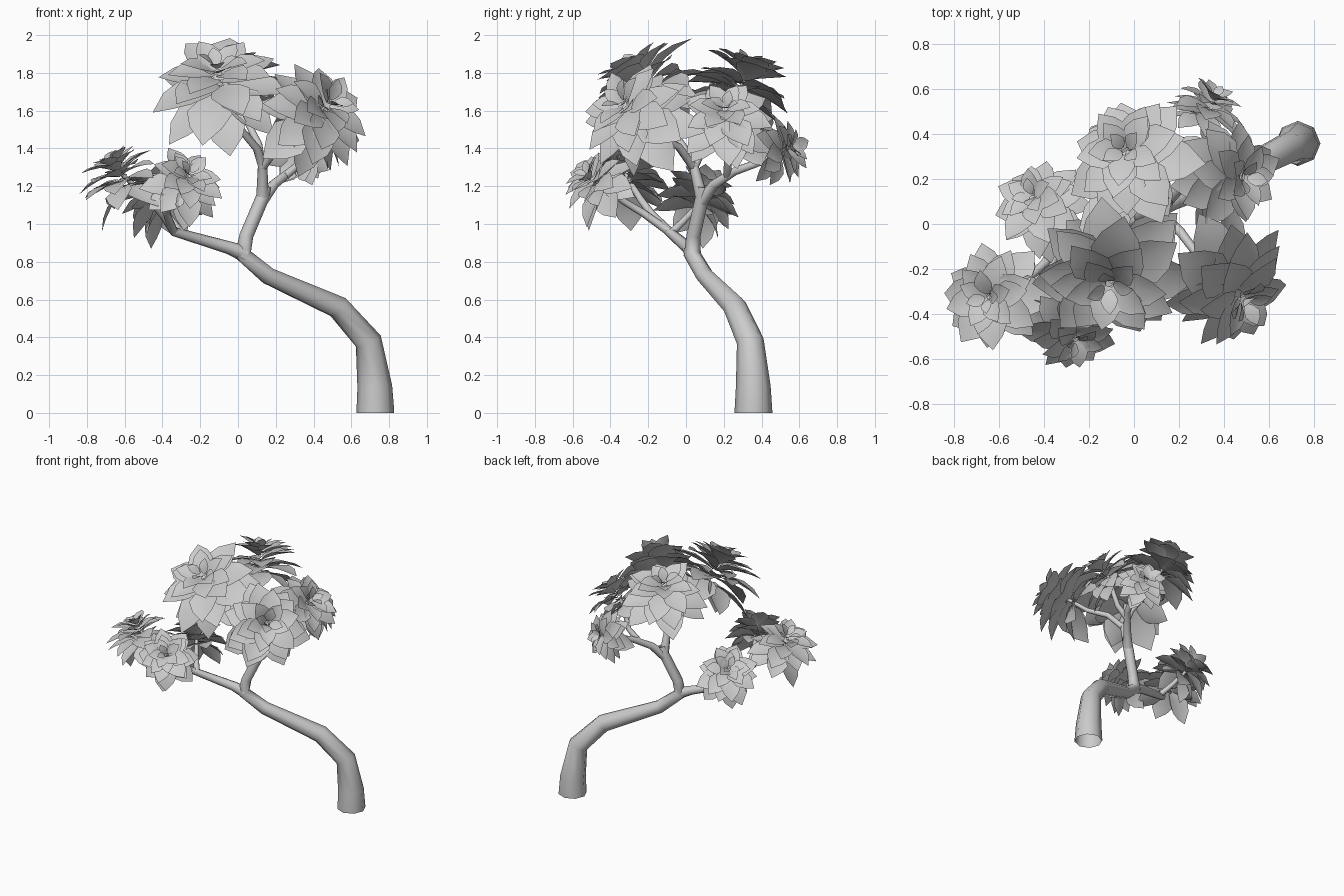
import bpy, bmesh, random
from math import sin, cos, pi, radians
from mathutils import Vector

random.seed(4)


def branches(name, paths):
    """Tapered eight-sided tubes; each path is a list of (x, y, z, radius)."""
    curve = bpy.data.curves.new(name, 'CURVE')
    curve.dimensions = '3D'
    curve.bevel_depth = 1.0
    curve.bevel_resolution = 2
    for path in paths:
        sp = curve.splines.new('POLY')
        sp.points.add(len(path) - 1)
        for p, (x, y, z, r) in zip(sp.points, path):
            p.co = (x, y, z, 1)
            p.radius = r
    ob = bpy.data.objects.new(name, curve)
    bpy.context.collection.objects.link(ob)
    smooth(ob, convert=True)


def smooth(ob, convert=False):
    bpy.ops.object.select_all(action='DESELECT')
    ob.select_set(True)
    bpy.context.view_layer.objects.active = ob
    if convert:
        bpy.ops.object.convert(target='MESH')
    bpy.ops.object.shade_smooth_by_angle(angle=radians(50))


# Leaf outline: (position along leaf, half width), ending in a sharp tip
OUTLINE = [(0.0, 0.08), (0.22, 0.25), (0.48, 0.35), (0.74, 0.25)]


def leaf(bm, base, phi, tilt, length):
    """Pointed leaf folded along its midrib, with a drooping tip."""
    d = Vector((sin(tilt) * cos(phi), sin(tilt) * sin(phi), cos(tilt)))
    s = Vector((-sin(phi), cos(phi), 0))
    n = d.cross(s)
    rows = []
    for t, w in OUTLINE:
        mid = base + d * length * t + n * length * 0.16 * (t - 1.5 * t * t)
        rows.append([bm.verts.new(mid + s * w * length * u
                                  + n * 0.22 * w * length * abs(u))
                     for u in (-1, 0, 1)])
    tip = bm.verts.new(base + d * length - n * length * 0.08)
    for a, b in zip(rows, rows[1:]):
        for i in (0, 1):
            bm.faces.new((a[i], b[i], b[i + 1], a[i + 1]))
    for i in (0, 1):
        bm.faces.new((rows[-1][i], tip, rows[-1][i + 1]))


# Rosette layers: leaf count, tilt from axis, leaf length, height on stem
LAYERS = [(6, 116, 1.0, -0.30), (7, 96, 1.02, -0.14), (7, 82, 0.94, 0.02),
          (6, 70, 0.76, 0.16), (5, 58, 0.58, 0.27), (4, 45, 0.36, 0.34)]


def leaf_cluster(name, centre, axis, radius):
    bm = bmesh.new()
    for count, tilt, length, height in LAYERS:
        start = random.uniform(0, 2 * pi)
        for i in range(count):
            phi = start + 2 * pi * i / count + random.uniform(-0.15, 0.15)
            base = Vector((0.06 * cos(phi), 0.06 * sin(phi),
                           height + random.uniform(-0.05, 0.05))) * radius
            leaf(bm, base, phi, radians(tilt + random.uniform(-11, 11)),
                 radius * length * random.uniform(0.9, 1.1))
    me = bpy.data.meshes.new(name)
    bm.to_mesh(me)
    bm.free()
    ob = bpy.data.objects.new(name, me)
    bpy.context.collection.objects.link(ob)
    ob.location = centre
    ob.rotation_euler = Vector(axis).to_track_quat('Z', 'Y').to_euler()
    smooth(ob)


# Leaf clusters: centre, facing axis, radius
CLUSTERS = [
    ((-0.62, -0.32, 1.26), (-0.35, -0.05, 0.85), 0.235),
    ((-0.28, -0.47, 1.22), (0.3, -0.6, 0.55), 0.205),
    ((-0.42, 0.09, 1.14), (-0.45, 0.4, 0.75), 0.21),
    ((-0.02, 0.30, 1.75), (-0.2, 0.28, 0.9), 0.28),
    ((0.43, 0.21, 1.56), (0.65, -0.03, 0.65), 0.24),
    ((0.33, 0.51, 1.39), (0.4, 0.9, 0.25), 0.18),
    ((-0.10, -0.22, 1.74), (-0.1, -0.5, 0.84), 0.325),
    ((0.43, -0.28, 1.58), (0.52, -0.52, 0.52), 0.295),
]
for k, (centre, axis, radius) in enumerate(CLUSTERS):
    leaf_cluster(f"leaf_cluster_{k + 1}", centre, axis, radius)

# Leaning trunk, continuing into the upper limb
branches("trunk", [[
    (0.727, 0.357, 0, 0.1), (0.727, 0.357, 0.01, 0.1),
    (0.724, 0.356, 0.14, 0.092), (0.69, 0.34, 0.38, 0.072),
    (0.53, 0.26, 0.56, 0.063), (0.16, 0.10, 0.725, 0.047),
    (0.025, 0.033, 0.84, 0.046), (0.045, 0.04, 0.94, 0.037),
    (0.13, 0.085, 1.14, 0.036), (0.145, 0.09, 1.2, 0.03)]])

# Low limb on the left, forking to three clusters
branches("lower_branches", [
    [(0.04, 0.035, 0.84, 0.045), (-0.05, 0.01, 0.875, 0.034),
     (-0.34, -0.09, 0.96, 0.025), (-0.40, -0.18, 1.05, 0.021),
     (-0.47, -0.24, 1.13, 0.019), (-0.61, -0.32, 1.26, 0.012)],
    [(-0.34, -0.09, 0.96, 0.023), (-0.38, -0.23, 1.06, 0.02),
     (-0.35, -0.33, 1.12, 0.018), (-0.28, -0.47, 1.22, 0.012)],
    [(-0.30, -0.08, 0.95, 0.022), (-0.36, 0.0, 1.03, 0.018),
     (-0.42, 0.09, 1.13, 0.012)]])

# Upper forks to the five crown clusters
branches("upper_branches", [
    [(0.13, 0.085, 1.13, 0.034), (0.13, 0.04, 1.31, 0.025),
     (0.10, -0.01, 1.40, 0.022), (-0.01, -0.1, 1.53, 0.019),
     (-0.09, -0.21, 1.72, 0.012)],
    [(0.13, 0.04, 1.30, 0.023), (0.21, -0.04, 1.41, 0.021),
     (0.30, -0.16, 1.47, 0.018), (0.43, -0.27, 1.58, 0.012)],
    [(0.13, 0.04, 1.29, 0.022), (0.11, 0.10, 1.42, 0.02),
     (0.04, 0.21, 1.56, 0.018), (-0.02, 0.30, 1.74, 0.012)],
    [(0.125, 0.085, 1.12, 0.033), (0.19, 0.15, 1.21, 0.027),
     (0.28, 0.26, 1.28, 0.023), (0.34, 0.40, 1.33, 0.02),
     (0.33, 0.50, 1.38, 0.012)],
    [(0.25, 0.22, 1.255, 0.023), (0.34, 0.22, 1.33, 0.019),
     (0.38, 0.21, 1.45, 0.017), (0.42, 0.21, 1.55, 0.012)]])
